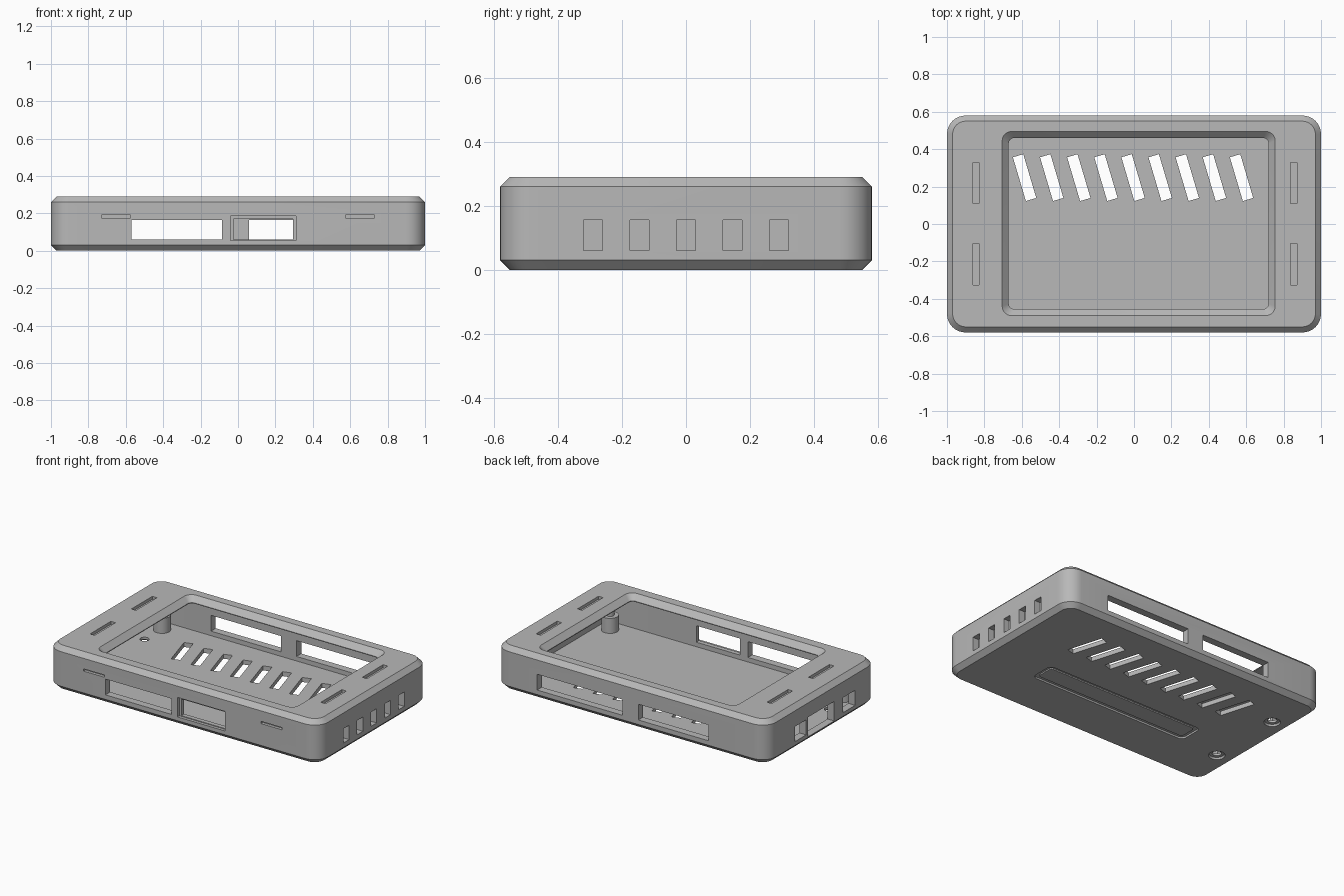
import bpy, bmesh, math
from mathutils import Matrix

if "Cube" in bpy.data.objects:
    bpy.data.objects.remove(bpy.data.objects["Cube"])

grey = bpy.data.materials.new("plain_grey")
grey.diffuse_color = (0.48, 0.48, 0.48, 1)
grey.use_nodes = True
grey.node_tree.nodes["Principled BSDF"].inputs["Base Color"].default_value = grey.diffuse_color


def finish(name, bm):
    bmesh.ops.recalc_face_normals(bm, faces=bm.faces[:])
    me = bpy.data.meshes.new(name)
    bm.to_mesh(me)
    bm.free()
    me.materials.append(grey)
    ob = bpy.data.objects.new(name, me)
    bpy.context.collection.objects.link(ob)
    return ob


def rounded(x0, x1, y0, y1, r, z, seg=8):
    """Points of a rounded rectangle at height z."""
    pts = []
    corners = [(x1 - r, y1 - r), (x0 + r, y1 - r), (x0 + r, y0 + r), (x1 - r, y0 + r)]
    for k, (cx, cy) in enumerate(corners):
        for i in range(seg + 1):
            a = math.pi / 2 * (k + i / seg)
            pts.append((cx + r * math.cos(a), cy + r * math.sin(a), z))
    return pts


def loft(name, rings):
    bm = bmesh.new()
    loops = [[bm.verts.new(p) for p in ring] for ring in rings]
    n = len(loops[0])
    for a, b in zip(loops, loops[1:]):
        for i in range(n):
            bm.faces.new((a[i], a[(i + 1) % n], b[(i + 1) % n], b[i]))
    bm.faces.new(loops[0][::-1])
    bm.faces.new(loops[-1])
    return finish(name, bm)


def box(name, x0, x1, y0, y1, z0, z1, turn=0):
    bm = bmesh.new()
    bmesh.ops.create_cube(bm, size=1, matrix=Matrix.Translation(
        ((x0 + x1) / 2, (y0 + y1) / 2, (z0 + z1) / 2)) @ Matrix.Rotation(turn, 4, 'Z')
        @ Matrix.Diagonal((x1 - x0, y1 - y0, z1 - z0, 1)))
    return finish(name, bm)


def circle(x, y, r, z, n=32):
    return [(x + r * math.cos(2 * math.pi * i / n),
             y + r * math.sin(2 * math.pi * i / n), z) for i in range(n)]


def cut(target, cutter):
    cutter.hide_render = True
    mod = target.modifiers.new("cut", 'BOOLEAN')
    mod.operation, mod.solver, mod.object = 'DIFFERENCE', 'EXACT', cutter
    bpy.context.view_layer.objects.active = target
    bpy.ops.object.modifier_apply(modifier=mod.name)
    bpy.data.objects.remove(cutter)


# Outer shell with chamfered top and bottom rims
W, D, H, C = 1.0, 0.58, 0.29, 0.03
case = loft("case_shell", [
    rounded(-W + i, W - i, -D + i, D - i, 0.10 - i, z)
    for i, z in ((C, 0), (0, C), (0, H - C), (C, H))])

# Hollow inside
cut(case, loft("cavity", [rounded(-.95, .95, -.53, .53, .05, z) for z in (.03, .25)]))

# Screen opening with sloped rim
cut(case, loft("screen_opening", [
    rounded(-.67 - g, .72 + g, -.455 - g, .46 + g, .03 + g * .6, z)
    for g, z in ((0, .2), (0, .255), (.045, .30))]))

# Slanted floor vents
for i in range(9):
    x = -.585 + i * .145
    cut(case, box("floor_vent", x - .029, x + .029, .126, .37, -.05, .08, math.radians(16.5)))

# Front ports: plain window, framed window and two shallow slots
cut(case, box("front_port", -.57, -.085, -.7, -.5, .06, .165))
cut(case, box("front_frame", -.04, .31, -.7, -.56, .055, .185))
cut(case, box("front_port", -.025, .295, -.7, -.5, .06, .17))
for s in (-1, 1):
    a, b = sorted((s * .575, s * .73))
    cut(case, box("front_slot", a, b, -.7, -.56, .175, .19))

# Back ports
cut(case, box("back_port", .06, .69, .5, .7, .06, .165))
cut(case, box("back_port", -.57, -.055, .5, .7, .06, .165))

# Right side vents
for i in range(-2, 3):
    y = i * .145
    cut(case, box("side_vent", .957, 1.1, y - .03, y + .03, .06, .155))

# Left side windows
for y0, y1, z0, z1 in ((.165, .28, .055, .155), (-.13, .145, .035, .165), (-.35, -.225, .055, .155)):
    cut(case, box("left_port", -1.1, -.9, y0, y1, z0, z1))

# Shallow slots in the top rim
for x in (-.845, .855):
    for y0, y1 in ((.11, .33), (-.325, -.105)):
        cut(case, box("rim_slot", x - .017, x + .017, y0, y1, .27, .35))

# Countersunk screw holes in the floor
for y in (-.26, .26):
    cut(case, loft("screw_hole", [circle(-.87, y, r, z) for r, z in
                                  ((.055, -.01), (.045, .012), (.028, .014), (.028, .06))]))

# Recessed label panel underneath, with a raised centre
cut(case, loft("label_recess", [rounded(-.59, .59, -.25, -.08, .035, z) for z in (-.02, .012)]))
loft("label_panel", [rounded(-.565, .565, -.225, -.105, .02, z) for z in (.004, .02)])

# Corner posts with locating pins
for sx in (-1, 1):
    for sy in (-1, 1):
        loft("corner_post", [circle(sx * .86, sy * .43, r, z) for r, z in
                             ((.053, .025), (.053, .13), (.026, .13), (.026, .165))])

# Smooth the rounded corners, keep the edges crisp
bpy.ops.object.select_all(action='DESELECT')
for ob in bpy.context.collection.objects:
    ob.select_set(True)
bpy.context.view_layer.objects.active = case
bpy.ops.object.shade_smooth_by_angle(angle=math.radians(30))
